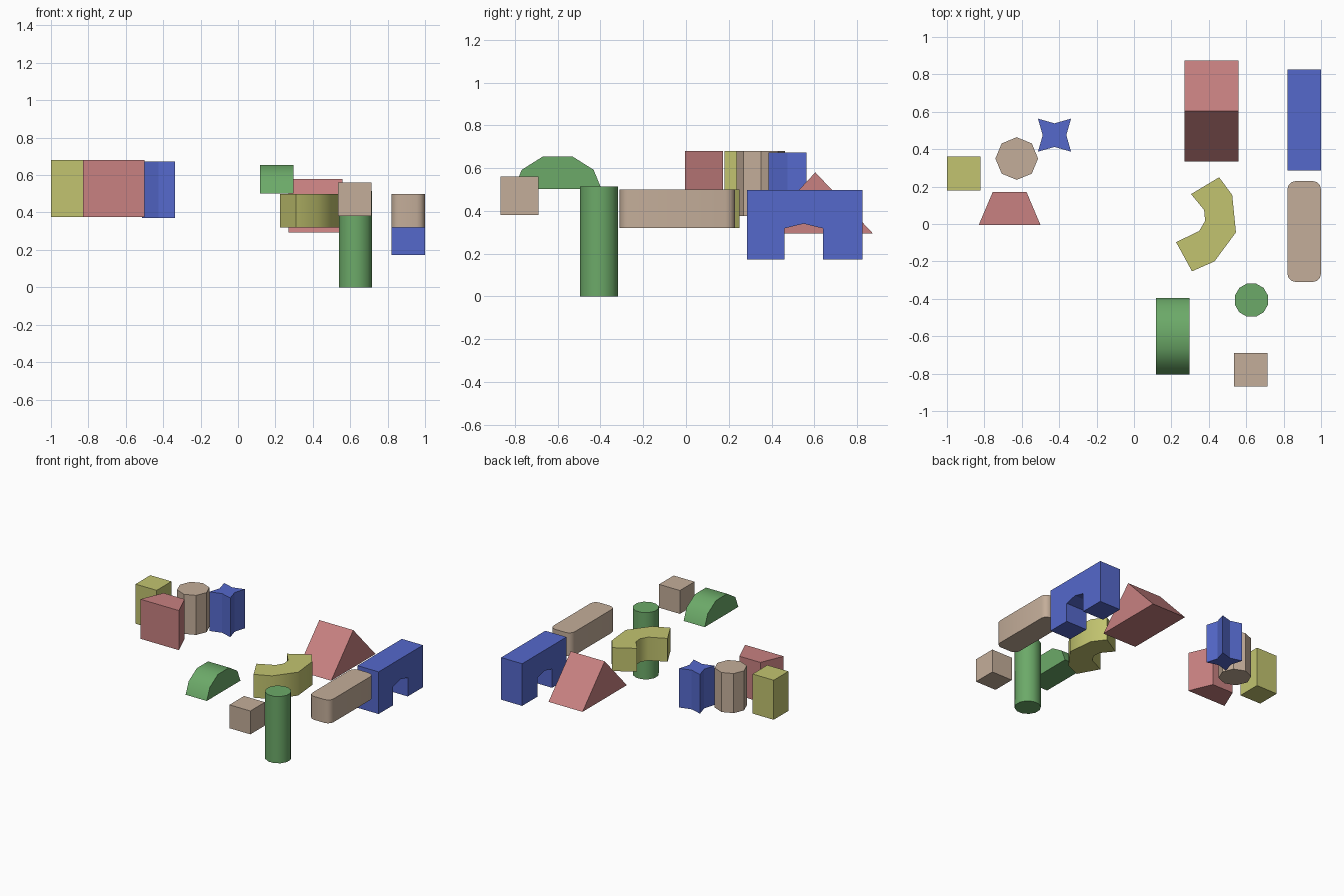
import bpy, bmesh, math

if "Cube" in bpy.data.objects:
    bpy.data.objects.remove(bpy.data.objects["Cube"])

COLOURS = {
    "tan": (0.55, 0.42, 0.32, 1),
    "red": (0.58, 0.22, 0.22, 1),
    "blue": (0.09, 0.14, 0.60, 1),
    "green": (0.15, 0.40, 0.14, 1),
    "yellow": (0.54, 0.55, 0.16, 1),
}
MATS = {}
for key, col in COLOURS.items():
    MATS[key] = bpy.data.materials.new(key + "_paint")
    MATS[key].diffuse_color = col


def prism(name, colour, pts, lo, hi, axis="z", smooth=False):
    """Extrude a closed profile from lo to hi along z (xy profile) or x (yz profile)."""
    bm = bmesh.new()
    place = (lambda a, b, h: (a, b, h)) if axis == "z" else (lambda a, b, h: (h, a, b))
    bottom = [bm.verts.new(place(a, b, lo)) for a, b in pts]
    top = [bm.verts.new(place(a, b, hi)) for a, b in pts]
    bm.faces.new(bottom[::-1])
    bm.faces.new(top)
    for i in range(len(pts)):
        j = (i + 1) % len(pts)
        bm.faces.new((bottom[i], bottom[j], top[j], top[i]))
    bmesh.ops.recalc_face_normals(bm, faces=bm.faces)
    mesh = bpy.data.meshes.new(name)
    bm.to_mesh(mesh)
    bm.free()
    ob = bpy.data.objects.new(name, mesh)
    bpy.context.collection.objects.link(ob)
    mesh.materials.append(MATS[colour])
    if smooth:
        bpy.ops.object.select_all(action="DESELECT")
        ob.select_set(True)
        bpy.context.view_layer.objects.active = ob
        bpy.ops.object.shade_smooth_by_angle(angle=math.radians(50))
    return ob


def rect(x0, x1, y0, y1):
    return [(x0, y0), (x1, y0), (x1, y1), (x0, y1)]


def ring(cx, cy, radii, n, phase=0.0):
    """Regular polygon; several radii alternate to make a star."""
    return [(cx + radii[i % len(radii)] * math.cos(phase + math.tau * i / n),
             cy + radii[i % len(radii)] * math.sin(phase + math.tau * i / n))
            for i in range(n)]


def rounded_rect(x0, x1, y0, y1, r, seg=3):
    corners = [(x1 - r, y1 - r), (x0 + r, y1 - r), (x0 + r, y0 + r), (x1 - r, y0 + r)]
    return [(cx + r * math.cos(math.pi / 2 * (k + i / seg)),
             cy + r * math.sin(math.pi / 2 * (k + i / seg)))
            for k, (cx, cy) in enumerate(corners) for i in range(seg + 1)]


# Upright blocks at the left
prism("square_block", "yellow", rect(-1.0, -0.82, 0.18, 0.36), 0.375, 0.68)
prism("trapezoid_block", "red",
      [(-0.83, -0.005), (-0.50, -0.005), (-0.575, 0.172), (-0.755, 0.172)], 0.375, 0.68)
prism("octagon_block", "tan", ring(-0.627, 0.35, [0.114], 8), 0.375, 0.68)
prism("star_block", "blue", ring(-0.425, 0.475, [0.063, 0.125], 8), 0.37, 0.672)

# Roof-shaped wedge
prism("roof_block", "red", [(0.335, 0.293), (0.875, 0.293), (0.605, 0.58)],
      0.27, 0.56, axis="x")

# Bridge with a shallow arched opening
prism("arch_block", "blue",
      [(0.285, 0.173), (0.46, 0.173), (0.46, 0.318), (0.55, 0.34), (0.64, 0.318),
       (0.64, 0.173), (0.825, 0.173), (0.825, 0.498), (0.285, 0.498)],
      0.82, 1.0, axis="x")

# Long bar with rounded ends
prism("rounded_bar", "tan", rounded_rect(0.82, 1.0, -0.31, 0.23, 0.045),
      0.32, 0.50, smooth=True)

# Curved block, outer then inner outline
prism("curved_block", "yellow",
      [(0.455, 0.25), (0.525, 0.155), (0.545, -0.045), (0.43, -0.20), (0.31, -0.253),
       (0.225, -0.097), (0.348, -0.038), (0.38, 0.016), (0.375, 0.075), (0.305, 0.16)],
      0.32, 0.50, smooth=True)

# Half-round block
prism("half_round_block", "green",
      [(-0.805, 0.502), (-0.395, 0.502), (-0.432, 0.592), (-0.532, 0.655),
       (-0.668, 0.655), (-0.768, 0.592)],
      0.117, 0.297, axis="x", smooth=True)

# Column and cube at the front
prism("column", "green", ring(0.628, -0.407, [0.092], 12, math.pi / 12),
      0.0, 0.515, smooth=True)
prism("cube_block", "tan", rect(0.535, 0.713, -0.868, -0.69), 0.38, 0.56)

for m in bpy.data.materials:
    if m.users and not m.is_grease_pencil:
        m.use_nodes = True
        m.node_tree.nodes["Principled BSDF"].inputs["Base Color"].default_value = m.diffuse_color
